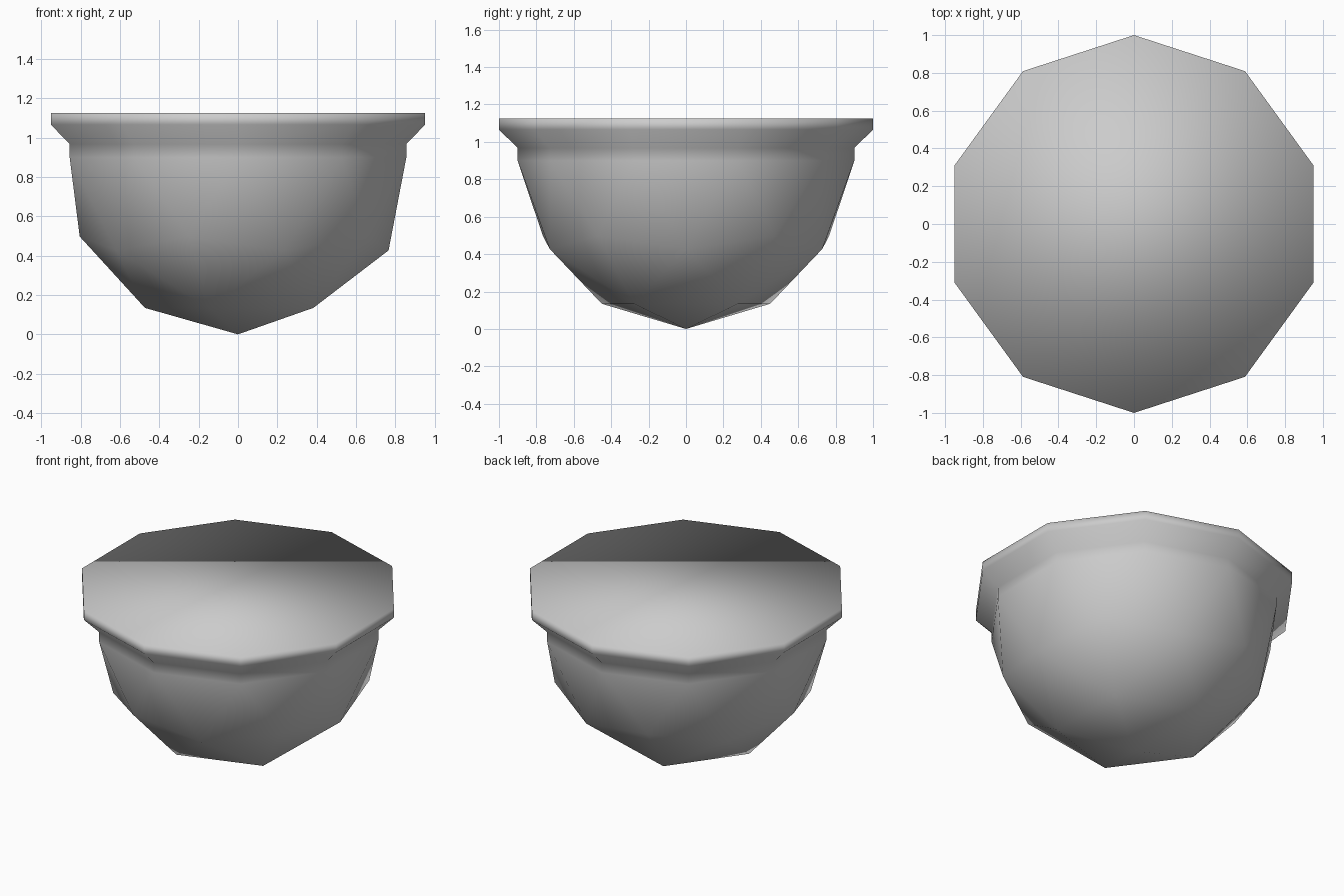
import bpy, bmesh

if "Cube" in bpy.data.objects:
    bpy.data.objects.remove(bpy.data.objects["Cube"])

R = 0.9                                   # radius of the bowl body
RINGS = [(0.9, 0.967), (1.0, 1.066), (1.0, 1.126)]   # collar and rim: radius, height

# Bowl body: lower half of a low-poly icosphere standing on z = 0
bm = bmesh.new()
bmesh.ops.create_icosphere(bm, subdivisions=2, radius=R)
bmesh.ops.delete(bm, geom=[v for v in bm.verts if v.co.z > 0.01], context='VERTS')
bmesh.ops.translate(bm, verts=bm.verts, vec=(0, 0, R))

# Collar and flared rim: extrude the open ten-sided edge upwards
edges = [e for e in bm.edges if e.is_boundary]
for radius, height in RINGS:
    ret = bmesh.ops.extrude_edge_only(bm, edges=edges)["geom"]
    edges = [g for g in ret if isinstance(g, bmesh.types.BMEdge)]
    for v in [g for g in ret if isinstance(g, bmesh.types.BMVert)]:
        s = radius / v.co.xy.length
        v.co = (v.co.x * s, v.co.y * s, height)

# Flat lid closing the top
bmesh.ops.contextual_create(bm, geom=edges)
bmesh.ops.recalc_face_normals(bm, faces=bm.faces)
for f in bm.faces:
    f.smooth = True

mesh = bpy.data.meshes.new("bowl")
bm.to_mesh(mesh)
bm.free()
bpy.context.collection.objects.link(bpy.data.objects.new("bowl", mesh))
